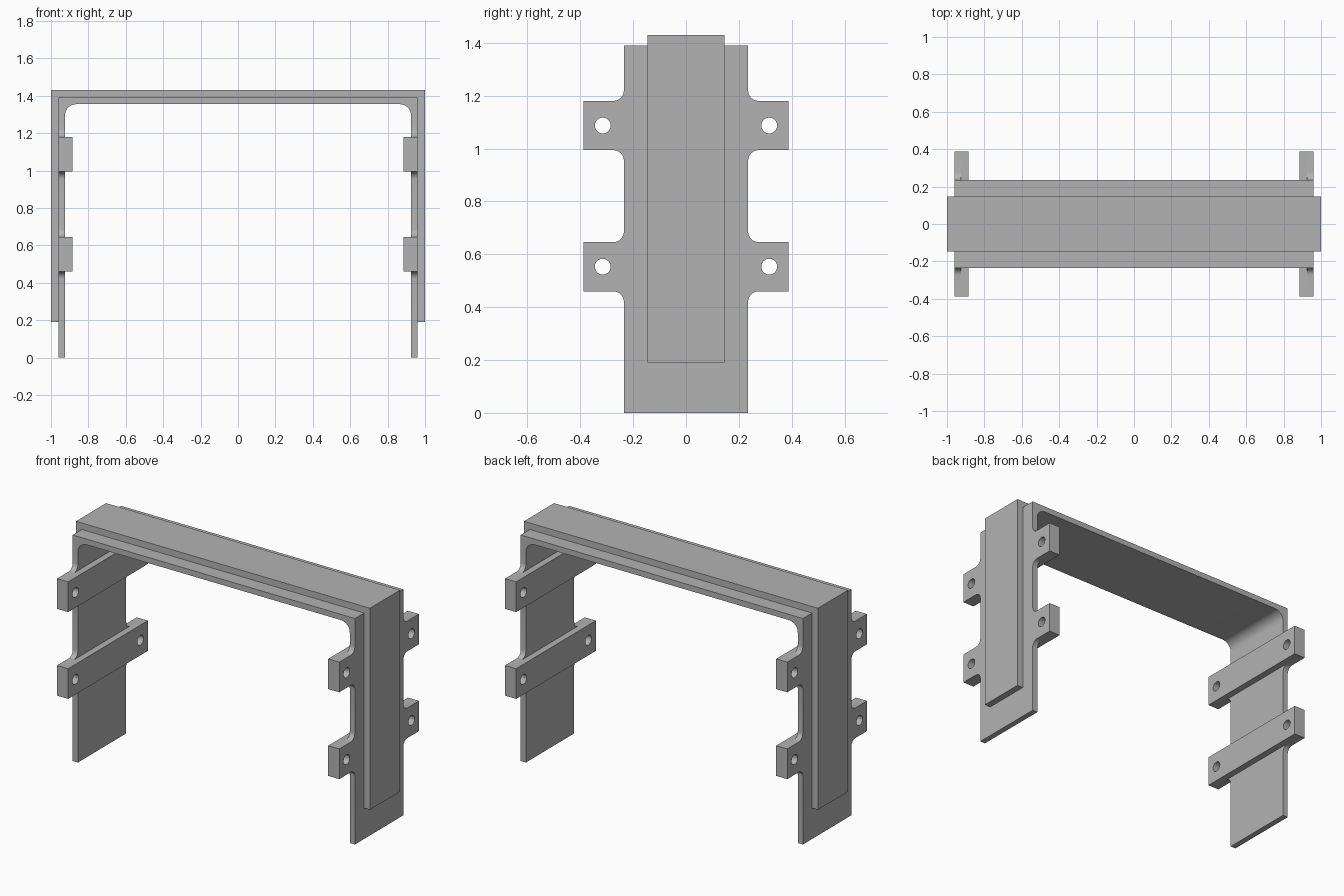
import bpy
from math import radians, pi, cos, sin

cube = bpy.data.objects.get("Cube")
if cube:
    bpy.data.objects.remove(cube, do_unlink=True)

grey = bpy.data.materials.new("plain grey")
grey.use_nodes = True
colour = (0.45, 0.45, 0.45, 1)
grey.diffuse_color = colour
grey.node_tree.nodes["Principled BSDF"].inputs["Base Color"].default_value = colour

# Main sizes
HALF_X, TOP, WALL = 0.96, 1.39, 0.035      # inner bracket
HALF_Y, LUG_Y = 0.235, 0.387               # leg and lug half widths
INNER = HALF_X - WALL
CORNER, FILLET, HOLE = 0.06, 0.04, 0.03
SHOULDER = 1.27                            # where legs meet the arch
LUGS = [(0.46, 0.646), (0.994, 1.18)]


def arc(cx, cy, r, start, end, steps=8):
    """Points on an arc, angles in degrees."""
    angles = [radians(start + (end - start) * i / steps) for i in range(steps + 1)]
    return [(cx + r * cos(a), cy + r * sin(a)) for a in angles]


def extrude(name, loops, along, low, high):
    """Extrude filled outlines (with holes) along x or y."""
    curve = bpy.data.curves.new(name, "CURVE")
    curve.dimensions, curve.fill_mode = "2D", "BOTH"
    curve.extrude = (high - low) / 2
    for loop in loops:
        spline = curve.splines.new("POLY")
        spline.points.add(len(loop) - 1)
        for point, (u, v) in zip(spline.points, loop):
            point.co = (u, v, 0, 1)
        spline.use_cyclic_u = True
    obj = bpy.data.objects.new(name, curve)
    bpy.context.collection.objects.link(obj)
    middle = (low + high) / 2
    if along == "x":
        obj.location.x, obj.rotation_euler = middle, (pi / 2, 0, pi / 2)
    else:
        obj.location.y, obj.rotation_euler = middle, (pi / 2, 0, 0)
    bpy.ops.object.select_all(action="DESELECT")
    obj.select_set(True)
    bpy.context.view_layer.objects.active = obj
    bpy.ops.object.convert(target="MESH")
    obj = bpy.context.object
    obj.name = name
    obj.data.materials.clear()
    obj.data.materials.append(grey)
    bpy.ops.object.shade_smooth_by_angle(angle=radians(30))
    return obj


def mirrored(points):
    """Close a half outline with its mirror image."""
    return points + [(-u, v) for u, v in reversed(points)]


def bolt_holes(low, high):
    z = (low + high) / 2
    return [arc(side * 0.315, z, HOLE, 0, 345, 23) for side in (-1, 1)]


# Arch of the inner bracket, rounded on the inside corners
arch = [(HALF_X, TOP), (HALF_X, SHOULDER), (INNER, SHOULDER)]
arch += arc(INNER - CORNER, TOP - WALL - CORNER, CORNER, 0, 90)
extrude("bracket_arch", [mirrored(arch)], "y", -HALF_Y, HALF_Y)

# Outer strap wrapped over the bracket
strap = [(1, 1.43), (1, 0.19), (HALF_X, 0.19), (HALF_X, TOP)]
extrude("outer_strap", [mirrored(strap)], "y", -0.146, 0.146)

# Leg outline with filleted, drilled lugs
leg = [(HALF_Y, 0)]
holes = []
for low, high in LUGS:
    leg += arc(HALF_Y + FILLET, low - FILLET, FILLET, 180, 90)
    leg += [(LUG_Y, low), (LUG_Y, high)]
    leg += arc(HALF_Y + FILLET, high + FILLET, FILLET, 270, 180)
    holes += bolt_holes(low, high)
leg.append((HALF_Y, SHOULDER))

# Legs and the thick bars on their inner faces
for side, label in ((1, "left"), (-1, "right")):
    extrude(label + "_leg", [mirrored(leg)] + holes, "x",
            *sorted((side * INNER, side * HALF_X)))
    for (low, high), level in zip(LUGS, ("lower", "upper")):
        bar = mirrored([(LUG_Y, low), (LUG_Y, high)])
        extrude(f"{label}_{level}_bar", [bar] + bolt_holes(low, high), "x",
                *sorted((side * 0.885, side * INNER)))
